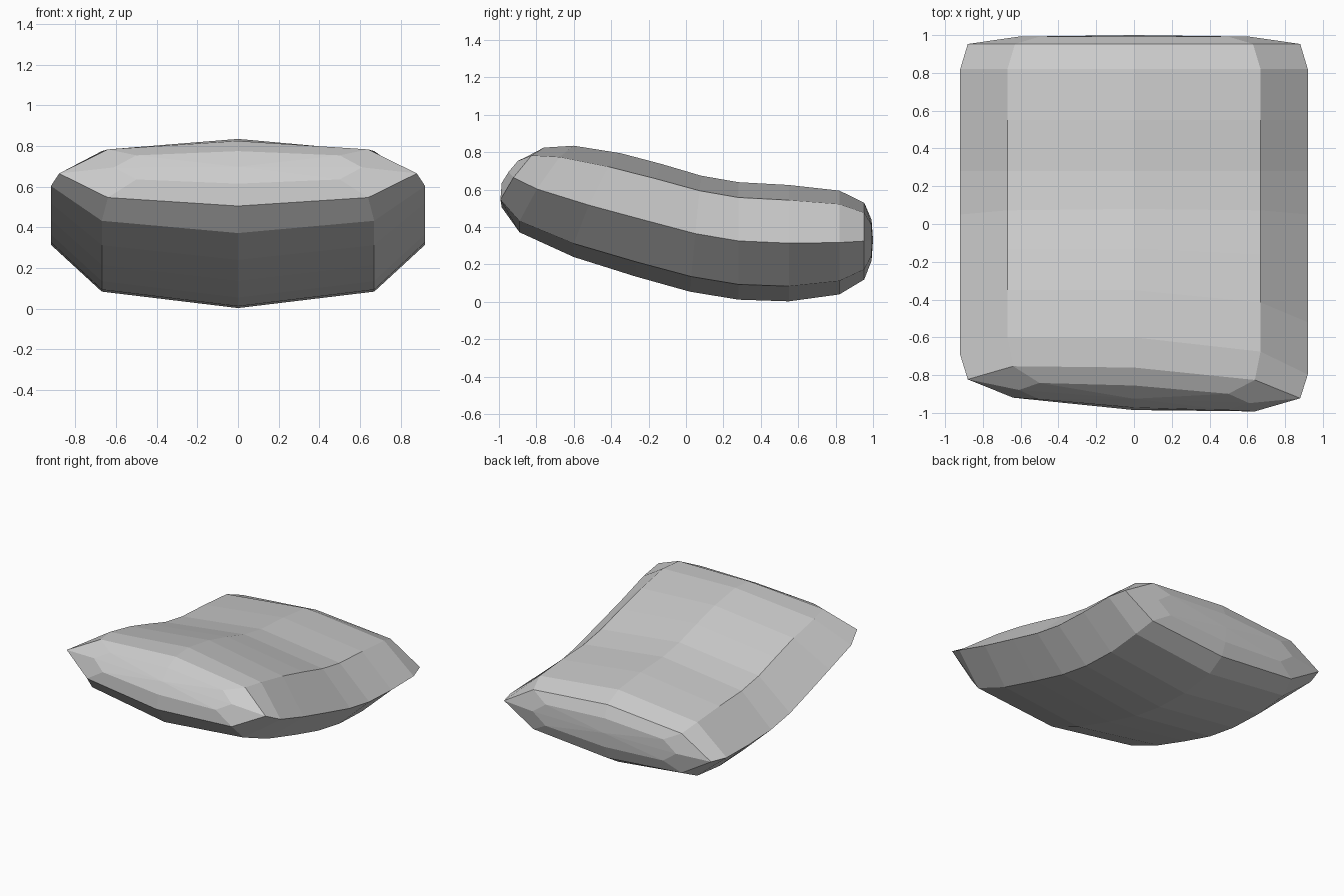
import bpy, bmesh

# Each station: top (y, z), bottom (y, z), shoulder x, side x, sideways skew in y
stations = [
    (-0.855, 0.775, -0.972, 0.615, 0.50, 0.61, -0.035),   # front inner ring
    (-0.760, 0.825, -0.985, 0.505, 0.64, 0.88, -0.05),    # front crease
    (-0.600, 0.835, -0.890, 0.372, 0.67, 0.92, -0.052),
    (-0.350, 0.795, -0.600, 0.240, 0.67, 0.92, -0.045),
    (-0.130, 0.737, -0.270, 0.136, 0.67, 0.92, -0.02),
    (0.080, 0.675, 0.020, 0.055, 0.67, 0.92, 0.0),
    (0.280, 0.640, 0.280, 0.012, 0.67, 0.92, 0.0),
    (0.550, 0.625, 0.550, 0.003, 0.67, 0.92, 0.0),
    (0.820, 0.595, 0.820, 0.040, 0.67, 0.92, 0.0),
    (0.953, 0.530, 0.953, 0.120, 0.63, 0.88, 0.0),        # back crease
    (0.992, 0.440, 0.992, 0.220, 0.50, 0.61, 0.0),        # back inner ring
]


def ring(bm, ty, tz, by, bz, shoulder, side, skew):
    """Eight-sided cross-section between a top and a bottom point."""
    outline = [(0, 0), (shoulder, 0.13), (side, 0.5), (shoulder, 0.87),
               (0, 1), (-shoulder, 0.87), (-side, 0.5), (-shoulder, 0.13)]
    return [bm.verts.new((x, ty + (by - ty) * t + skew * x / side,
                          tz + (bz - tz) * t)) for x, t in outline]


# Curved cushion body: rings bridged along its length
bm = bmesh.new()
rings = [ring(bm, *s) for s in stations]
for a, b in zip(rings, rings[1:]):
    for i in range(8):
        j = (i + 1) % 8
        bm.faces.new((a[i], a[j], b[j], b[i]))

# Slightly domed end caps
for end, centre in ((rings[0], (0, -0.925, 0.698)), (rings[-1], (0, 1.0, 0.33))):
    c = bm.verts.new(centre)
    for i in range(8):
        bm.faces.new((c, end[i], end[(i + 1) % 8]))

bmesh.ops.recalc_face_normals(bm, faces=bm.faces[:])
mesh = bpy.data.meshes.new("cushion")
bm.to_mesh(mesh)
bm.free()
bpy.context.collection.objects.link(bpy.data.objects.new("cushion", mesh))
